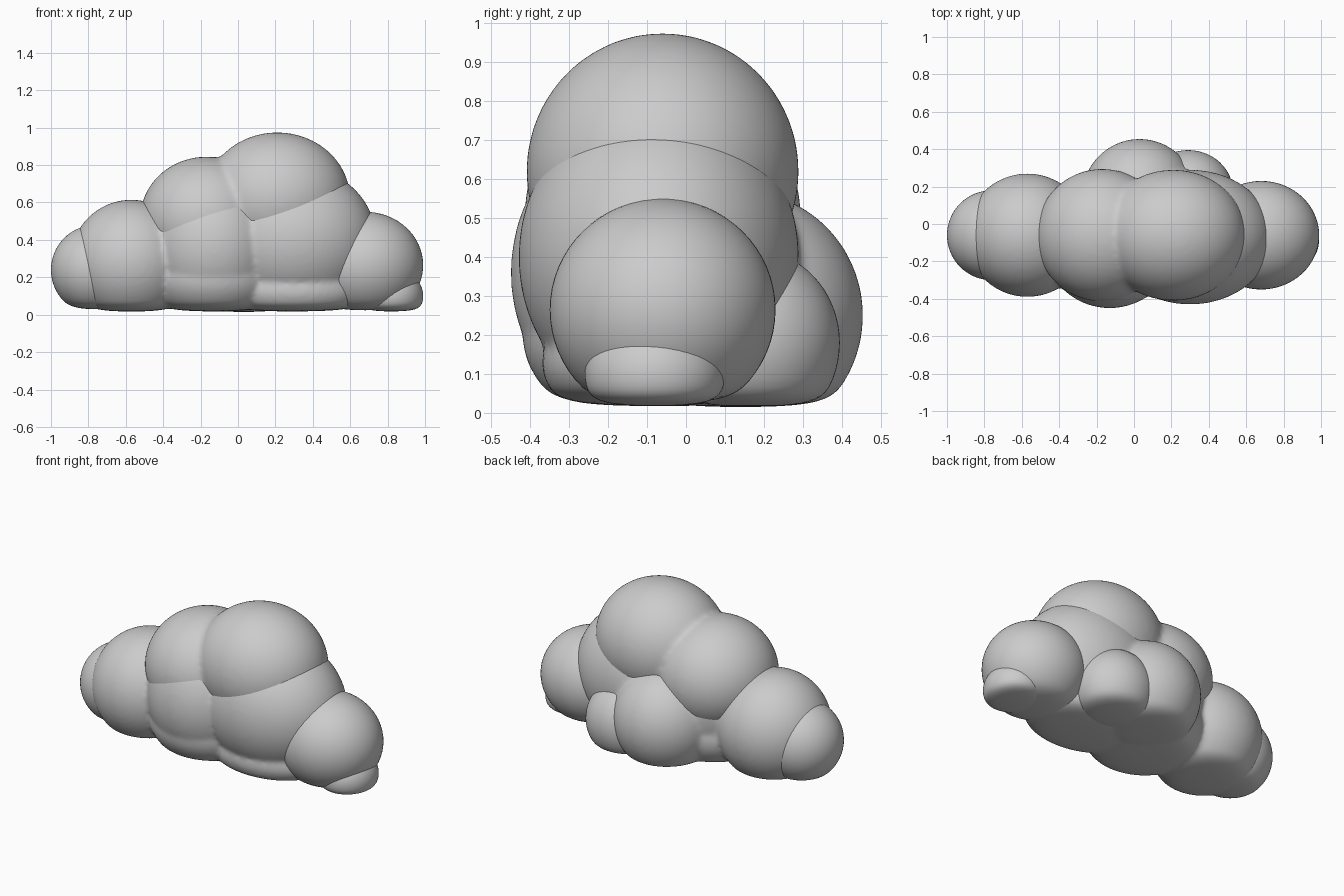
import bpy, math

if "Cube" in bpy.data.objects:
    bpy.data.objects.remove(bpy.data.objects["Cube"])


def flatten(z):
    # softly squash everything near the ground into a flat base
    c, h = 0.075, 0.068
    return z if z > c else c - h * (1 - math.exp(-(c - z) / h))


def puff_group(name, puffs, smooth):
    # merge overlapping ellipsoid puffs into one softly blended skin
    parts = []
    for centre, radii in puffs:
        bpy.ops.mesh.primitive_uv_sphere_add(segments=64, ring_count=32, location=centre)
        o = bpy.context.object
        o.scale = radii
        bpy.ops.object.transform_apply(location=True, rotation=True, scale=True)
        parts.append(o)
    bpy.ops.object.select_all(action='DESELECT')
    for o in parts:
        o.select_set(True)
    bpy.context.view_layer.objects.active = parts[0]
    if len(parts) > 1:
        bpy.ops.object.join()
    obj = bpy.context.object
    obj.name = name
    if len(parts) > 1:
        m = obj.modifiers.new("merge", 'REMESH')
        m.mode = 'VOXEL'
        m.voxel_size = 0.014
        bpy.ops.object.modifier_apply(modifier=m.name)
        m = obj.modifiers.new("blend", 'SMOOTH')
        m.factor = 0.5
        m.iterations = smooth
        bpy.ops.object.modifier_apply(modifier=m.name)
    for v in obj.data.vertices:
        v.co.z = flatten(v.co.z)
    obj.data.shade_smooth()
    return obj


# upper pair of puffs
puff_group("cloud_top", [
    ((0.21, -0.06, 0.62), (0.39, 0.35, 0.355)),
    ((-0.17, -0.06, 0.51), (0.355, 0.355, 0.335)),
], 14)

# main body with the back bulges
puff_group("cloud_body", [
    ((-0.57, -0.06, 0.28), (0.33, 0.33, 0.335)),
    ((-0.13, -0.09, 0.36), (0.36, 0.36, 0.40)),
    ((-0.13, -0.08, 0.20), (0.36, 0.34, 0.25)),
    ((0.30, -0.07, 0.40), (0.44, 0.36, 0.40)),
    ((0.30, -0.10, 0.13), (0.38, 0.27, 0.18)),
    ((0.03, 0.14, 0.25), (0.31, 0.315, 0.32)),
], 8)

# puffs that meet the body with a crisp crease
puff_group("back_small_puff", [((0.29, 0.17, 0.18), (0.24, 0.225, 0.24))], 0)
puff_group("right_puff", [((0.68, -0.06, 0.265), (0.31, 0.29, 0.285))], 0)
puff_group("right_small_puff", [((0.82, -0.08, 0.10), (0.17, 0.18, 0.15))], 0)
puff_group("left_end_puff", [((-0.76, -0.06, 0.24), (0.24, 0.24, 0.24))], 0)
